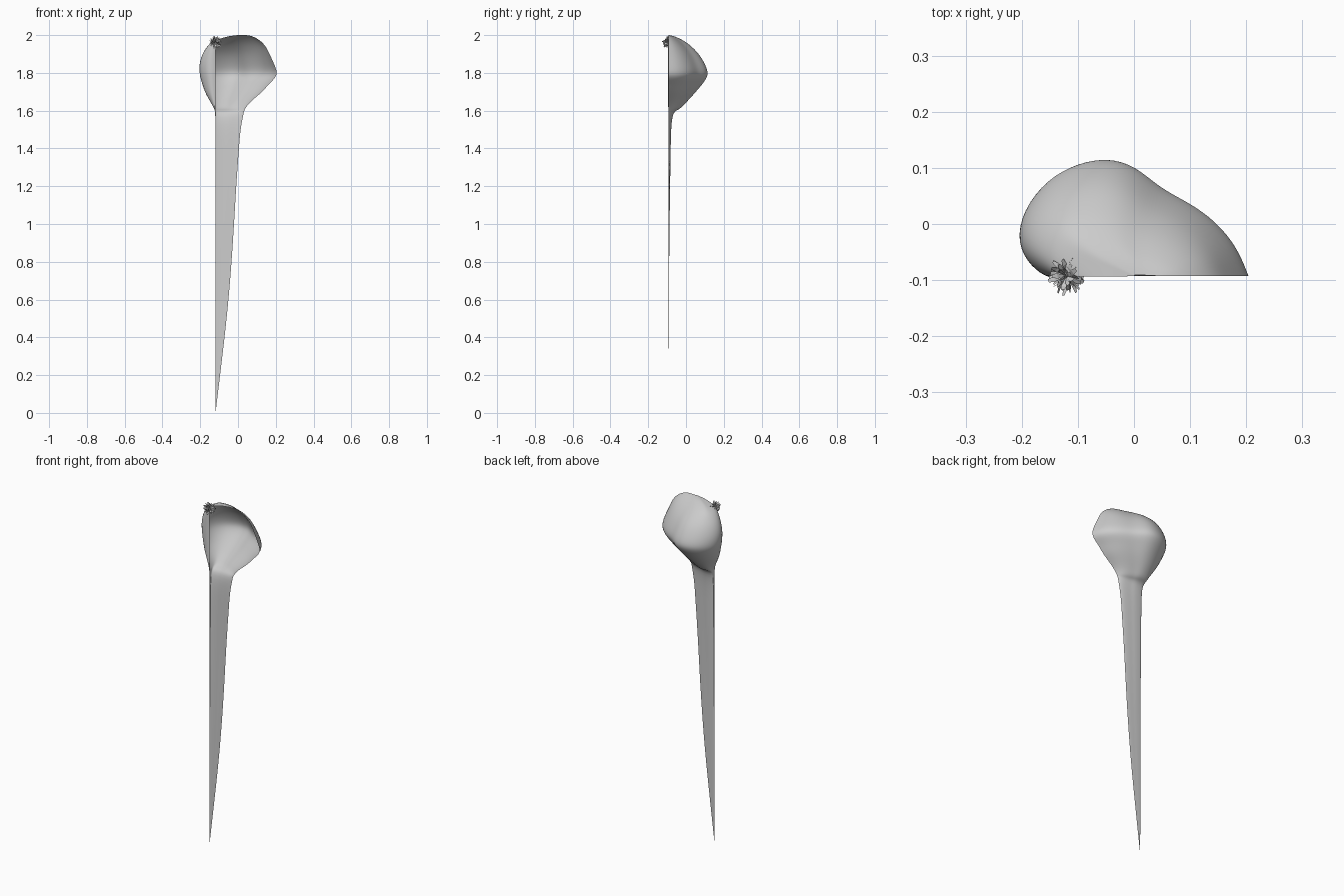
import bpy, bmesh, math, random
from mathutils import Vector

random.seed(4)
Y0 = -0.093   # plane of the open front

# Master horizontal section of the hood, from the left free edge round to the right edge
SECTION = [(-.12, -.093), (-.15, -.10), (-.185, -.075), (-.21, -.03), (-.20, .03), (-.155, .088),
           (-.10, .117), (-.045, .127), (.005, .112), (.05, .07), (.10, .045), (.15, .01),
           (.19, -.04), (.21, -.093)]

# Rows: z, left free edge, left bulge, right edge, depth of the shell
ROWS = [(2.00, .00, .00, .045, .002), (1.995, -.05, .00, .075, .03), (1.98, -.10, .00, .105, .065),
        (1.96, -.12, .025, .13, .10), (1.935, -.12, .05, .15, .13), (1.90, -.12, .073, .167, .165),
        (1.85, -.12, .09, .19, .196), (1.80, -.12, .089, .21, .216), (1.77, -.12, .082, .195, .205),
        (1.74, -.12, .073, .162, .183), (1.70, -.12, .059, .13, .148), (1.66, -.12, .036, .08, .112),
        (1.63, -.12, .017, .05, .082), (1.605, -.12, .004, .035, .058), (1.595, -.12, 0, .031, .022),
        (1.50, -.12, 0, .012, .014), (1.40, -.12, 0, .005, .012), (1.20, -.12, 0, -.01, .009),
        (1.00, -.12, 0, -.021, .006), (.80, -.12, 0, -.034, .004), (.60, -.12, 0, -.05, .003),
        (.40, -.12, 0, -.071, .002), (.20, -.12, 0, -.095, .001), (0, -.12, 0, -.119, .0005)]


def add_object(name, bm):
    mesh = bpy.data.meshes.new(name)
    bm.to_mesh(mesh)
    bm.free()
    ob = bpy.data.objects.new(name, mesh)
    bpy.context.collection.objects.link(ob)
    return ob


# Hood flowing into the long tapering tail, one open sheet
bm = bmesh.new()
grid = []
for z, start, bulge, right, depth in ROWS:
    row = []
    for sx, sy in SECTION:
        t = sx + .12
        x = start + (t * bulge / .09 if t < 0 else t * (right - start) / .33)
        y = Y0 + (sy - Y0) * depth / .22
        row.append(bm.verts.new((x, y, z)))
    grid.append(row)
for a, b in zip(grid, grid[1:]):
    for i in range(len(SECTION) - 1):
        bm.faces.new((a[i], a[i + 1], b[i + 1], b[i]))
bmesh.ops.recalc_face_normals(bm, faces=bm.faces)
for f in bm.faces:
    f.smooth = True
hood = add_object("hood_and_tail", bm)
sub = hood.modifiers.new("smooth", 'SUBSURF')
sub.levels = sub.render_levels = 2

# Small ruffled flower at the upper left corner of the opening
bm = bmesh.new()
centre = Vector((-.12, -.092, 1.96))
COUNT = 70
for i in range(COUNT):
    h = 1 - 2 * (i + .5) / COUNT
    a = i * 2.39996
    r = math.sqrt(1 - h * h)
    d = Vector((r * math.cos(a), h, r * math.sin(a)))
    side = d.cross(Vector((random.uniform(-1, 1), random.uniform(-1, 1), random.uniform(-1, 1)))).normalized()
    up = d.cross(side)
    n = random.uniform(.027, .037)
    shape = [(.15, -.001, 0), (.7, -.005, 0), (1, -.003, .003), (1, .003, .003), (.7, .005, 0), (.15, .001, 0)]
    v = [bm.verts.new(centre + d * n * l + side * w + up * u) for l, w, u in shape]
    bm.faces.new((v[0], v[1], v[4], v[5]))
    bm.faces.new((v[1], v[2], v[3], v[4]))
add_object("ruffled_flower", bm)
